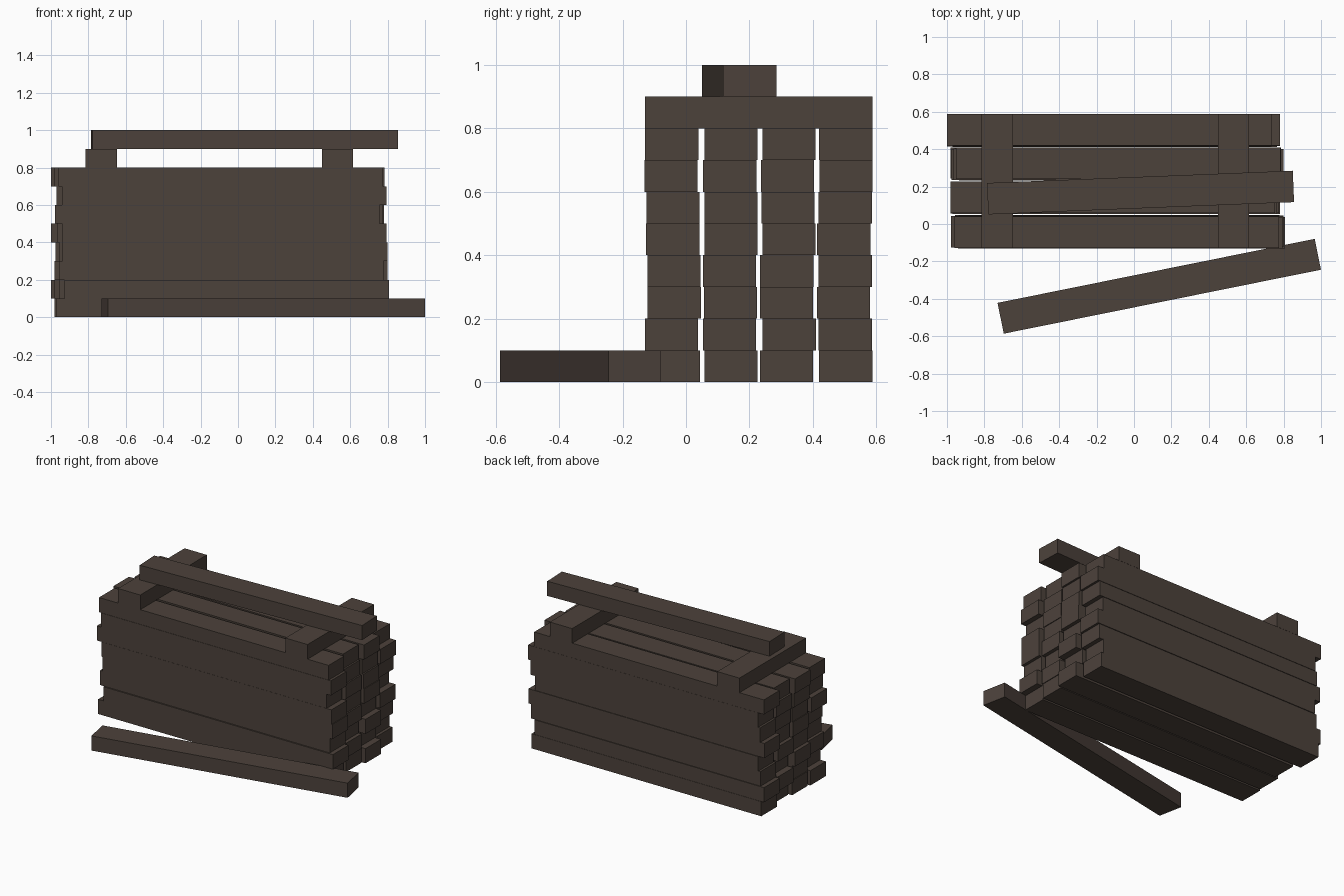
import bpy
from math import radians

cube = bpy.data.objects.get("Cube")
if cube:
    bpy.data.objects.remove(cube, do_unlink=True)

wood = bpy.data.materials.new("dark_brown_wood")
wood.use_nodes = True
colour = (0.073, 0.054, 0.044, 1)
wood.diffuse_color = colour
bsdf = next(n for n in wood.node_tree.nodes if n.type == 'BSDF_PRINCIPLED')
bsdf.inputs["Base Color"].default_value = colour

WIDTH, HEIGHT, LENGTH = 0.168, 0.1, 1.735


def beam(name, x, y, layer, length=LENGTH, angle=0):
    """Squared timber resting on the given layer, turned about z."""
    bpy.ops.mesh.primitive_cube_add(size=1, location=(x, y, (layer + 0.5) * HEIGHT))
    ob = bpy.context.object
    ob.name = name
    ob.scale = (length, WIDTH, HEIGHT)
    bpy.ops.object.transform_apply(location=False, rotation=False, scale=True)
    ob.rotation_euler.z = radians(angle)
    ob.data.materials.append(wood)
    return ob


# Stacked beams: left end and y shift per layer, in thousandths, for each row
rows = {
    "front": (-0.042, (-970, -927, -957, -937, -942, -978, -942, -960),
              (2, -4, 5, 4, 0, 1, -5, -3)),
    "front_middle": (0.141, (-960, -955, -980, -955, -965, -960, -970, -982),
                     (1, -4, -1, -4, 1, 1, -3, 1)),
    "back_middle": (0.322, (-935, -980, -935, -975, -950, -955, -965, -952),
                    (-5, 4, -5, -4, 3, 0, -2, 3)),
    "back": (0.502, (-980, -1000, -970, -955, -1000, -970, -955, -1000),
             (2, 0, -5, 0, -4, 0, 3, 2)),
}
for row, (y, ends, shifts) in rows.items():
    for layer, (end, shift) in enumerate(zip(ends, shifts)):
        beam(f"{row}_beam_{layer + 1}", end / 1000 + LENGTH / 2, y + shift / 1000, layer)

# Two crosswise spacers on the stack
beam("right_cross_beam", -0.732, 0.23, 8, 0.718, 90)
beam("left_cross_beam", 0.532, 0.23, 8, 0.718, 90)

# Skewed beam on top and the loose one lying in front
beam("top_beam", 0.035, 0.168, 9, 1.636, 2.3)
beam("loose_beam", 0.135, -0.333, 0, 1.73, 11.4)
